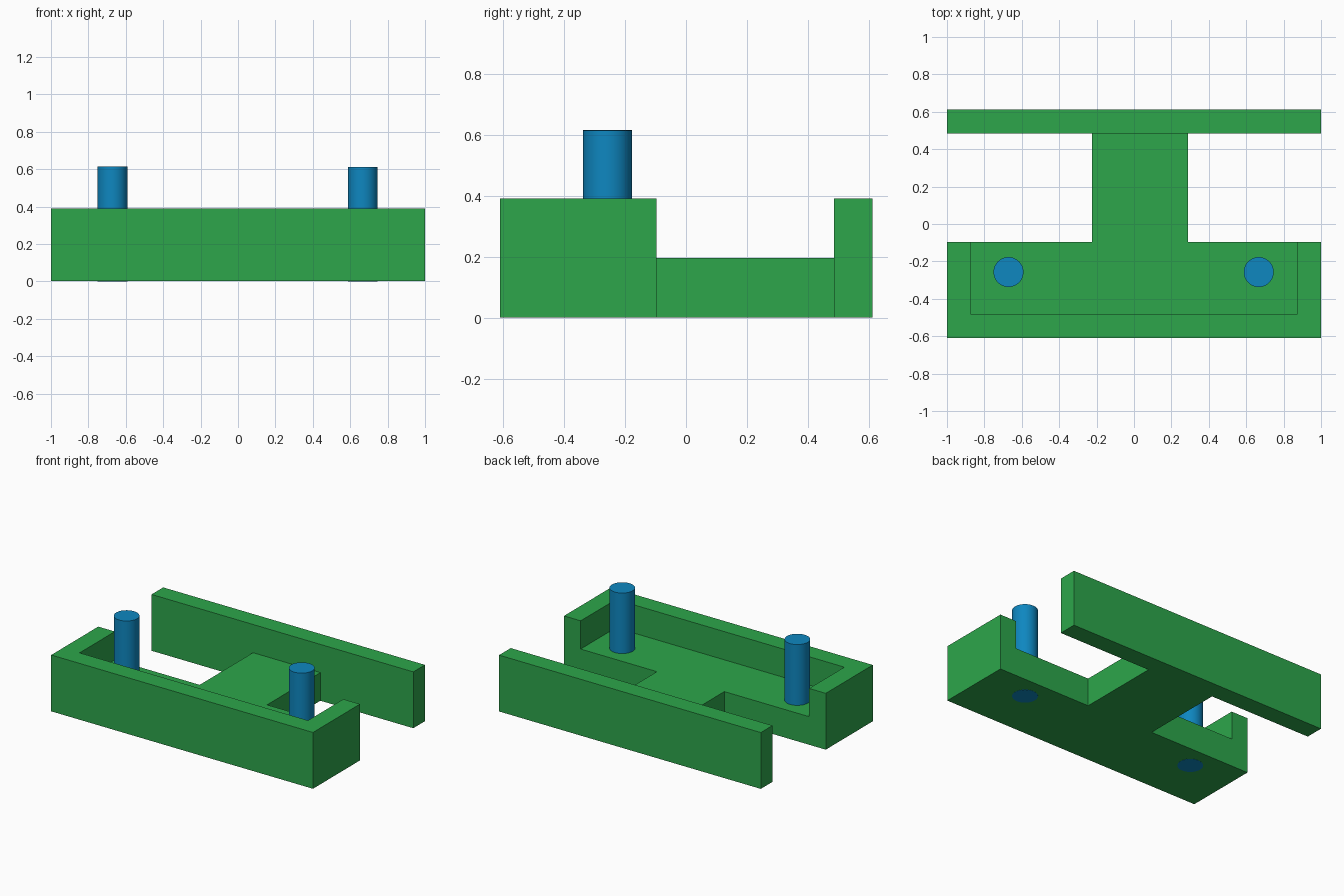
import bpy
import bmesh

if "Cube" in bpy.data.objects:
    bpy.data.objects.remove(bpy.data.objects["Cube"])


def material(name, rgb):
    m = bpy.data.materials.new(name)
    m.diffuse_color = (*rgb, 1)
    m.use_nodes = True
    m.node_tree.nodes["Principled BSDF"].inputs["Base Color"].default_value = m.diffuse_color
    return m


GREEN = material("green", (0.026, 0.381, 0.070))
BLUE = material("blue", (0.0045, 0.242, 0.527))
BASE = 0.001  # bodies sit a hair above the pin ends so the pins show underneath


def prism(name, outline, top, mat):
    """Extrude a plan outline (x, y) up to the given height."""
    bm = bmesh.new()
    face = bm.faces.new([bm.verts.new((x, y, BASE)) for x, y in outline])
    new = bmesh.ops.extrude_face_region(bm, geom=[face])["geom"]
    for v in new:
        if isinstance(v, bmesh.types.BMVert):
            v.co.z = top
    bmesh.ops.recalc_face_normals(bm, faces=bm.faces)
    mesh = bpy.data.meshes.new(name)
    bm.to_mesh(mesh)
    bm.free()
    mesh.materials.append(mat)
    obj = bpy.data.objects.new(name, mesh)
    bpy.context.collection.objects.link(obj)
    return obj


def rect(x0, x1, y0, y1):
    return [(x0, y0), (x1, y0), (x1, y1), (x0, y1)]


HIGH, LOW = 0.39, 0.195
FRONT, TRAY_BACK, RAIL_FRONT, BACK = -0.61, -0.097, 0.485, 0.612
INNER_X, INNER_Y = 0.873, -0.482

# Tray wall: U shape open towards the back
prism("tray_wall", [(-1, FRONT), (1, FRONT), (1, TRAY_BACK), (INNER_X, TRAY_BACK),
                    (INNER_X, INNER_Y), (-INNER_X, INNER_Y),
                    (-INNER_X, TRAY_BACK), (-1, TRAY_BACK)], HIGH, GREEN)
# Tray floor, bridge and rear rail
prism("tray_floor", rect(-INNER_X, INNER_X, INNER_Y, TRAY_BACK), LOW, GREEN)
prism("bridge", rect(-0.225, 0.29, TRAY_BACK, RAIL_FRONT), LOW, GREEN)
prism("rear_rail", rect(-1, 1, RAIL_FRONT, BACK), HIGH, GREEN)

# Pins passing through the tray floor
for name, x, top in (("left_pin", -0.671, 0.615), ("right_pin", 0.667, 0.613)):
    bpy.ops.mesh.primitive_cylinder_add(vertices=48, radius=0.08, depth=top,
                                        location=(x, -0.257, top / 2))
    pin = bpy.context.object
    pin.name = name
    pin.data.materials.append(BLUE)
    bpy.ops.object.shade_smooth_by_angle()
